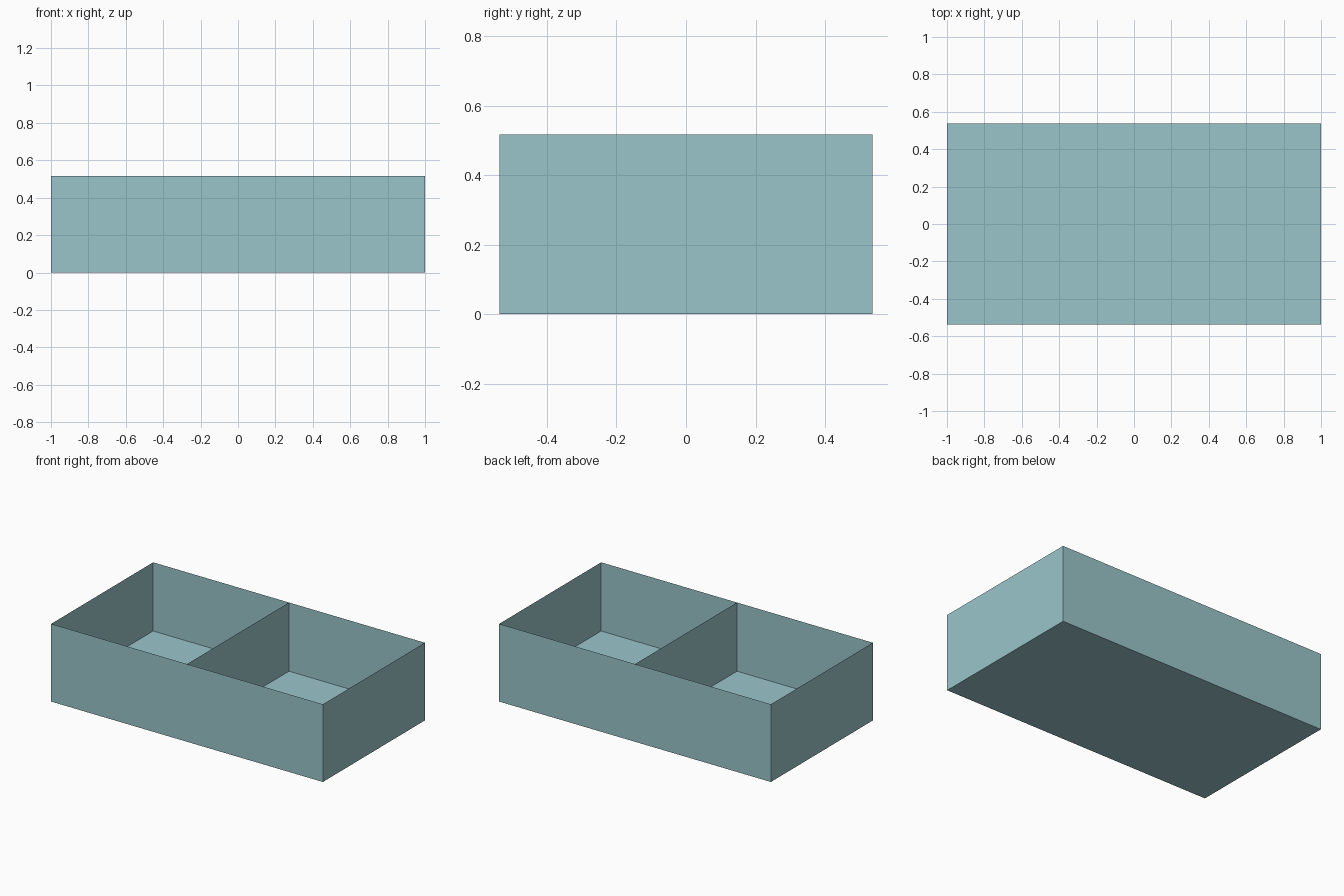
import bpy
import bmesh
from mathutils import Matrix, Vector

old = bpy.data.objects.get("Cube")
if old:
    bpy.data.objects.remove(old, do_unlink=True)

LENGTH, WIDTH, HEIGHT = 2.0, 1.072, 0.517
FLOOR_Z = 0.06

teal = bpy.data.materials.new("pale_teal")
teal.use_nodes = True
colour = (0.323, 0.558, 0.591, 1.0)
teal.diffuse_color = colour
teal.node_tree.nodes["Principled BSDF"].inputs["Base Color"].default_value = colour


def add_object(name, bm):
    mesh = bpy.data.meshes.new(name)
    bm.to_mesh(mesh)
    bm.free()
    mesh.materials.append(teal)
    obj = bpy.data.objects.new(name, mesh)
    bpy.context.collection.objects.link(obj)
    return obj


def add_sheet(name, corners):
    bm = bmesh.new()
    bm.faces.new([bm.verts.new(c) for c in corners])
    return add_object(name, bm)


# Outer shell: sheet-thin walls and underside, open at the top
bm = bmesh.new()
place = Matrix.Translation((0, 0, HEIGHT / 2)) @ Matrix.Diagonal((LENGTH, WIDTH, HEIGHT, 1))
bmesh.ops.create_cube(bm, size=1, matrix=place)
bm.normal_update()
lid = [f for f in bm.faces if f.normal.dot(Vector((0, 0, 1))) > 0.9]
bmesh.ops.delete(bm, geom=lid, context="FACES_ONLY")
add_object("tray_shell", bm)

# Raised floor of each compartment
x, y = LENGTH / 2, WIDTH / 2
for name, x0, x1 in (("right_floor", -x, 0), ("left_floor", 0, x)):
    add_sheet(name, [(x0, -y, FLOOR_Z), (x1, -y, FLOOR_Z), (x1, y, FLOOR_Z), (x0, y, FLOOR_Z)])

# Central divider
add_sheet("divider", [(0, -y, FLOOR_Z), (0, y, FLOOR_Z), (0, y, HEIGHT), (0, -y, HEIGHT)])
